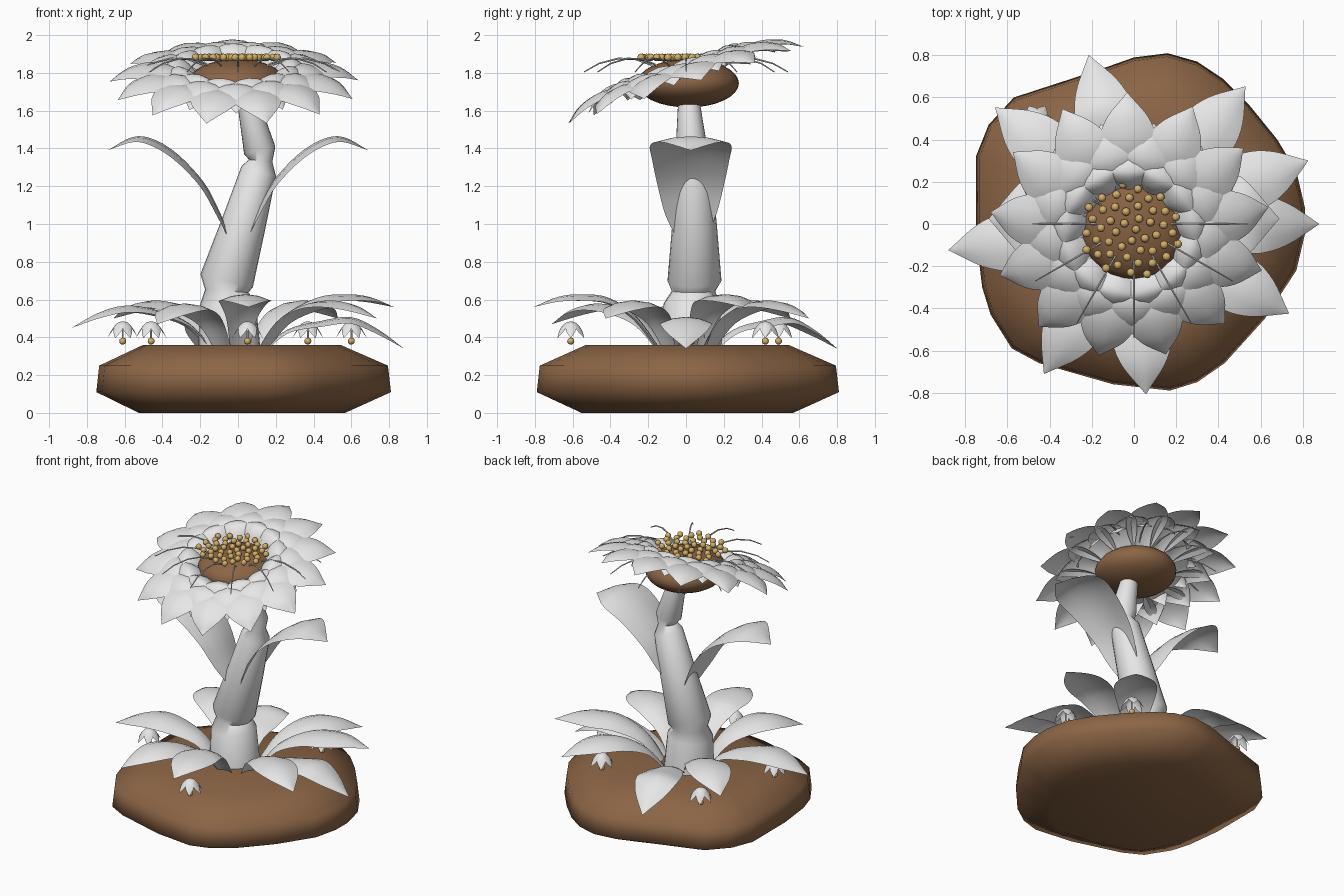
import bpy, bmesh, math
from mathutils import Matrix, Vector

if "Cube" in bpy.data.objects:
    bpy.data.objects.remove(bpy.data.objects["Cube"])


def material(name, rgb):
    m = bpy.data.materials.new(name)
    m.use_nodes = True
    m.diffuse_color = (*rgb, 1)
    m.node_tree.nodes["Principled BSDF"].inputs["Base Color"].default_value = (*rgb, 1)
    return m


WHITE = material("pale grey", (0.8, 0.8, 0.8))
BROWN = material("earth brown", (0.26, 0.13, 0.06))
GOLD = material("pollen gold", (0.65, 0.43, 0.14))


def finish(bm, name, mat, angle=50):
    bmesh.ops.remove_doubles(bm, verts=bm.verts, dist=0.0005)
    mesh = bpy.data.meshes.new(name)
    bm.to_mesh(mesh)
    bm.free()
    mesh.materials.append(mat)
    ob = bpy.data.objects.new(name, mesh)
    bpy.context.collection.objects.link(ob)
    bpy.ops.object.select_all(action="DESELECT")
    ob.select_set(True)
    bpy.context.view_layer.objects.active = ob
    bpy.ops.object.shade_smooth_by_angle(angle=math.radians(angle))


def turn(deg, loc=(0, 0, 0)):
    return Matrix.Translation(loc) @ Matrix.Rotation(math.radians(deg), 4, "Z")


def smooth_path(pts, steps=4):
    """Catmull-Rom samples through the points."""
    p = [Vector(q) for q in pts]
    p = [2 * p[0] - p[1]] + p + [2 * p[-1] - p[-2]]
    out = []
    for i in range(1, len(p) - 2):
        a, b, c, d = p[i - 1:i + 3]
        for k in range(steps):
            t = k / steps
            out.append(b + (c - a) * t / 2 + (2 * a - 5 * b + 4 * c - d) * t * t / 2
                       + (3 * b - a - 3 * c + d) * t ** 3 / 2)
    return out + [p[-2]]


def bridge(bm, rows, closed=False):
    for a, b in zip(rows, rows[1:]):
        for j in range(len(a) - (not closed)):
            k = (j + 1) % len(a)
            bm.faces.new((a[j], a[k], b[k], b[j]))


def blade(bm, pts, mat, cup=0.2):
    """Curved leaf; points are (reach, height, half width)."""
    path = smooth_path(pts)
    rows = []
    for i, p in enumerate(path):
        t = path[min(i + 1, len(path) - 1)] - path[max(i - 1, 0)]
        n = Vector((-t.y, 0, t.x)).normalized()
        w = max(p.z, 0)
        rows.append([bm.verts.new(mat @ (Vector((p.x, s * w, p.y)) - n * cup * w * s * s))
                     for s in (-1, -0.5, 0, 0.5, 1)])
    bridge(bm, rows)


def tube(bm, rings, mat=Matrix(), sides=6):
    """Tube; rings are (x, y, z, radius, tilt in degrees)."""
    rows = []
    for x, y, z, r, tilt in rings:
        m = mat @ Matrix.Translation((x, y, z)) @ Matrix.Rotation(math.radians(tilt), 4, "Y")
        rows.append([bm.verts.new(m @ Vector((r * math.cos(a), r * math.sin(a), 0)))
                     for a in [math.tau * k / sides for k in range(sides)]])
    bridge(bm, rows, True)
    bm.faces.new(rows[0][::-1])
    bm.faces.new(rows[-1])


def ball(bm, loc, r):
    bmesh.ops.create_icosphere(bm, subdivisions=2, radius=r, matrix=Matrix.Translation(loc))


# Soil mound
outline = [(.16, .81), (0, .79), (-.17, .73), (-.57, .6), (-.69, .47), (-.75, .32),
           (-.75, -.05), (-.72, -.3), (-.68, -.43), (-.58, -.59), (-.45, -.66), (-.1, -.76),
           (.17, -.79), (.3, -.75), (.43, -.66), (.62, -.45), (.77, -.22), (.81, -.05),
           (.81, .08), (.77, .25), (.68, .4), (.55, .56), (.42, .69), (.3, .77)]
bm = bmesh.new()
rows = [[bm.verts.new((x * s, y * s, z)) for x, y in outline]
        for z, s in ((0, .7), (.11, 1), (.25, .98), (.36, .67))]
bridge(bm, rows, True)
bm.faces.new(rows[0][::-1])
bm.faces.new(rows[-1])
finish(bm, "soil_mound", BROWN, 100)

# Jointed stem with pinched bends
bm = bmesh.new()
tube(bm, [(-.045, .03, .33, .165, 0), (-.055, .03, .58, .148, -5), (-.06, .04, .645, .115, 4),
          (-.06, .045, .7, .143, 14), (.03, .045, 1, .118, 17), (.11, .04, 1.28, .095, 17),
          (.12, .035, 1.335, .062, 5), (.115, .03, 1.39, .085, -14), (.05, .015, 1.66, .056, -14)],
     sides=24)
finish(bm, "stem", WHITE, 60)

# Two tall leaves growing from the stem
bm = bmesh.new()
for side in (0, 180):
    blade(bm, [(.035, .92, .07), (.095, 1.06, .135), (.18, 1.22, .175), (.32, 1.37, .205),
               (.45, 1.45, .215), (.56, 1.46, .16), (.69, 1.39, 0)], turn(side, (0, .025, 0)), 0.17)
finish(bm, "stem_leaves", WHITE)

# Ground leaves: direction, reach, tip height
bm = bmesh.new()
for deg, reach, tip in [(0, .88, .34), (20, .88, .56), (51, .84, .5), (105, .83, .34), (140, .86, .5),
                        (188, .89, .45), (239, .83, .47), (274, .81, .56), (330, .85, .5)]:
    peak = .32 + .55 * tip
    blade(bm, [(.13, .33, .05), (.26, .36 + (peak - .36) * .55, .08), (reach * .5, peak - .02, .125),
               (reach * .68, peak, .14), (reach * .84, (peak + tip) / 2 + .02, .1), (reach, tip, 0)],
          turn(deg), 0.25)
finish(bm, "ground_leaves", WHITE)

# Small hanging blossoms with golden pistils
bells, pistils = bmesh.new(), bmesh.new()
for x, y in [(.05, -.61), (-.61, -.13), (-.46, .49), (.6, .03), (.37, .42)]:
    for k in range(6):
        blade(bells, [(.002, .485, .008), (.03, .475, .02), (.058, .44, .026), (.082, .395, 0)],
              turn(60 * k, (x, y, 0)))
    tube(bells, [(x, y, .38, .005, 0), (x, y, .485, .005, 0)])
    ball(pistils, (x, y, .38), .019)
finish(bells, "hanging_blossoms", WHITE)
finish(pistils, "blossom_pistils", GOLD)

# Flower receptacle
bm = bmesh.new()
bmesh.ops.create_uvsphere(bm, u_segments=32, v_segments=16, radius=1,
                          matrix=Matrix.Translation((-.005, .01, 1.745))
                          @ Matrix.Diagonal((.26, .27, .128, 1)))
finish(bm, "receptacle", BROWN, 60)

# Three tilted rings of petals: name, count, offset, reach, half width, lift
head = Matrix.Translation((-.02, -.02, 1.77)) @ Matrix.Rotation(math.radians(18), 4, "X")
for name, count, offset, reach, width, lift in [
        ("outer_petals", 13, 8, .665, .14, 0), ("middle_petals", 13, 22, .53, .12, .018),
        ("inner_petals", 13, 8, .41, .095, .03)]:
    bm = bmesh.new()
    for k in range(count):
        span = reach - .2
        blade(bm, [(.2, lift - .01, width * .35), (.2 + span * .25, lift + .045, width * .8),
                   (.2 + span * .52, lift + .065, width), (.2 + span * .8, lift + .03, width * .68),
                   (reach, lift - .04, 0)], head @ turn(offset + k * 360 / count), 0.25)
    finish(bm, name, WHITE)

# Long arching filaments
bm = bmesh.new()
for k in range(12):
    tube(bm, [(.12, 0, 1.79, .005, 40), (.19, 0, 1.845, .005, 55), (.27, 0, 1.873, .005, 80),
              (.36, 0, 1.876, .005, 98), (.46, 0, 1.85, .004, 112), (.54, 0, 1.805, .003, 122)],
         turn(30 * k))
finish(bm, "filaments", WHITE)

# Golden anthers spread in a spiral over the receptacle
bm = bmesh.new()
for k in range(48):
    r, a = .235 * math.sqrt((k + .5) / 48), k * math.radians(137.5)
    ball(bm, (-.015 + r * math.cos(a), -.025 + r * math.sin(a), 1.882), .02)
finish(bm, "anthers", GOLD)
